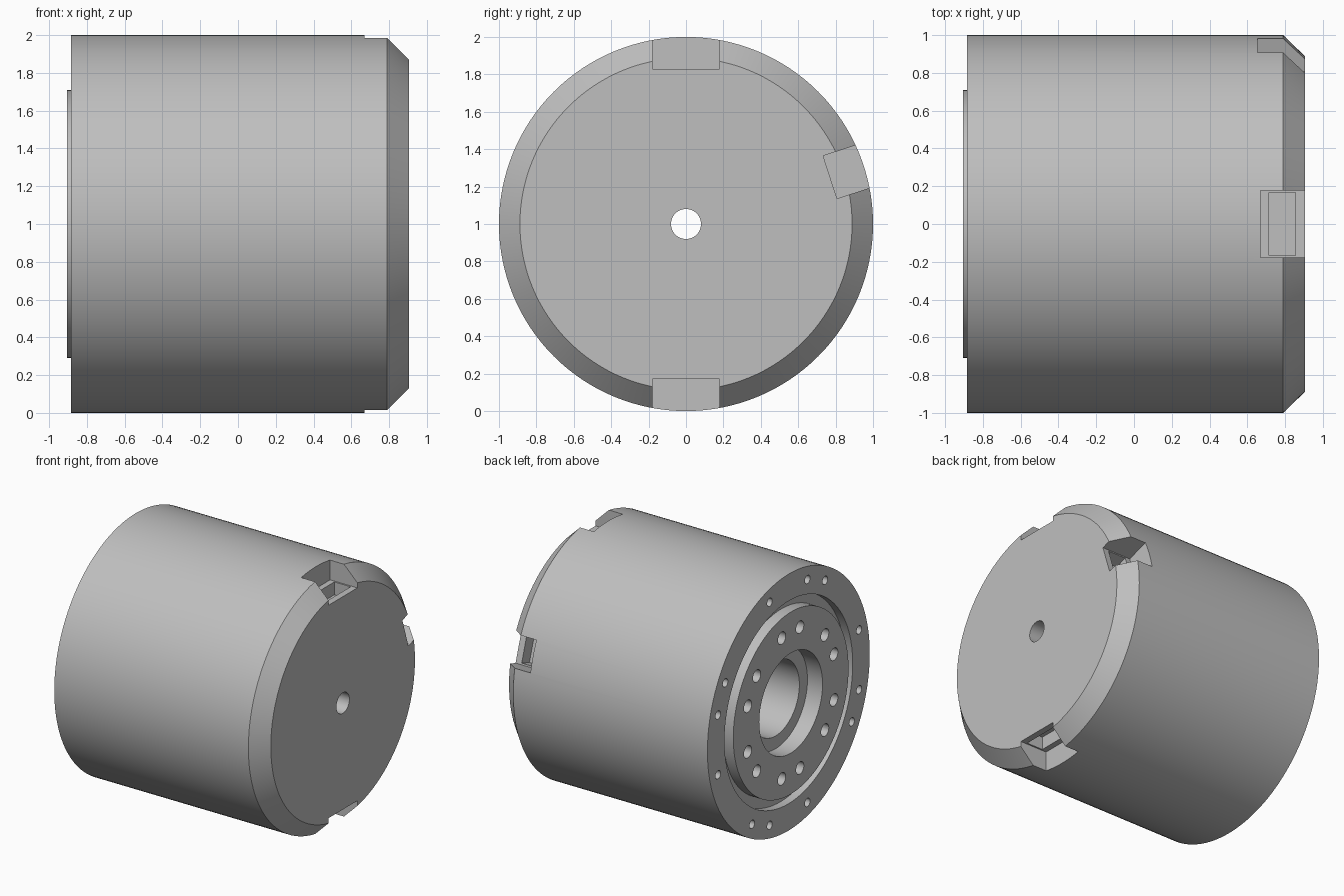
import bpy, bmesh, math
from mathutils import Matrix, Vector

old = bpy.data.objects.get("Cube")
if old:
    bpy.data.objects.remove(old, do_unlink=True)

metal = bpy.data.materials.new("plain_grey_metal")
metal.use_nodes = True
grey = (0.52, 0.52, 0.52, 1)
metal.diffuse_color = grey
metal.node_tree.nodes["Principled BSDF"].inputs["Base Color"].default_value = grey

CENTRE = Vector((0, 0, 1))
FACE = -0.885    # mounting face
HUB = -0.905     # raised hub face


def make_object(name, bm):
    bmesh.ops.recalc_face_normals(bm, faces=bm.faces)
    mesh = bpy.data.meshes.new(name)
    bm.to_mesh(mesh)
    bm.free()
    mesh.materials.append(metal)
    obj = bpy.data.objects.new(name, mesh)
    obj.location = CENTRE
    bpy.context.collection.objects.link(obj)
    return obj


def lathe(name, profile, steps=128):
    """Spin a closed (x, radius) outline round the x axis."""
    bm = bmesh.new()
    verts = [bm.verts.new((x, 0, r)) for x, r in profile]
    edges = [bm.edges.new((a, b)) for a, b in zip(verts, verts[1:] + verts[:1])]
    bmesh.ops.spin(bm, geom=verts + edges, axis=(1, 0, 0), cent=(0, 0, 0),
                   angle=math.tau, steps=steps)
    bmesh.ops.remove_doubles(bm, verts=bm.verts, dist=1e-4)
    return make_object(name, bm)


def add_box(bm, x0, x1, half_width, z0, z1, angle):
    size = Matrix.Diagonal((x1 - x0, 2 * half_width, z1 - z0, 1))
    place = Matrix.Translation(((x0 + x1) / 2, 0, (z0 + z1) / 2))
    turn = Matrix.Rotation(math.radians(angle), 4, "X")
    bmesh.ops.create_cube(bm, size=1, matrix=turn @ place @ size)


def add_hole(bm, degrees, ring, radius, x0, depth):
    a = math.radians(degrees)
    place = Matrix.Translation((x0 - 0.05 + depth / 2, ring * math.cos(a), ring * math.sin(a)))
    bmesh.ops.create_cone(bm, cap_ends=True, segments=24, radius1=radius, radius2=radius,
                          depth=depth + 0.1, matrix=place @ Matrix.Rotation(math.pi / 2, 4, "Y"))


def cut(target, cutter):
    cutter.hide_render = True
    mod = target.modifiers.new("cut", "BOOLEAN")
    mod.operation = "DIFFERENCE"
    mod.solver = "EXACT"
    mod.object = cutter
    bpy.context.view_layer.objects.active = target
    bpy.ops.object.modifier_apply(modifier=mod.name)
    bpy.data.objects.remove(cutter, do_unlink=True)


# Drum: chamfered front rim, ring groove, raised hub and stepped bore
body = lathe("drum_body", [
    (0.905, 0.08), (0.905, 0.888), (0.79, 1), (FACE, 1), (FACE, 0.79),
    (-0.82, 0.79), (-0.82, 0.71), (HUB, 0.71), (HUB, 0.39),
    (-0.775, 0.39), (-0.775, 0.29), (0.1, 0.29), (0.1, 0.08)])

# Rim notches and the pocket sunk in each: turn, back, half width, floor
notches, pockets = bmesh.new(), bmesh.new()
for angle, back, half, floor in ((0, 0.67, 0.178, 0.83), (180, 0.67, 0.178, 0.83),
                                 (-72, 0.655, 0.12, 0.81)):
    add_box(notches, back, 1, half, floor, 1.2, angle)
    add_box(pockets, back + 0.045, 0.855, half - 0.012, floor - 0.1, floor + 0.05, angle)
cut(body, make_object("notch_cutter", notches))
cut(body, make_object("pocket_cutter", pockets))

# Bolt holes: pairs round the hub, small ones round the outer rim
holes = bmesh.new()
for k in range(6):
    for side in (-11.5, 11.5):
        add_hole(holes, 30 + 60 * k + side, 0.56, 0.048, HUB, 0.2)
for k in range(4):
    for start in (15, 30, 75):
        add_hole(holes, start + 90 * k, 0.9, 0.032, FACE, 0.15)
cut(body, make_object("hole_cutter", holes))

# Smooth the round walls, keep the machined edges sharp
bpy.ops.object.select_all(action="DESELECT")
body.select_set(True)
bpy.context.view_layer.objects.active = body
bpy.ops.object.shade_smooth_by_angle(angle=math.radians(25))
